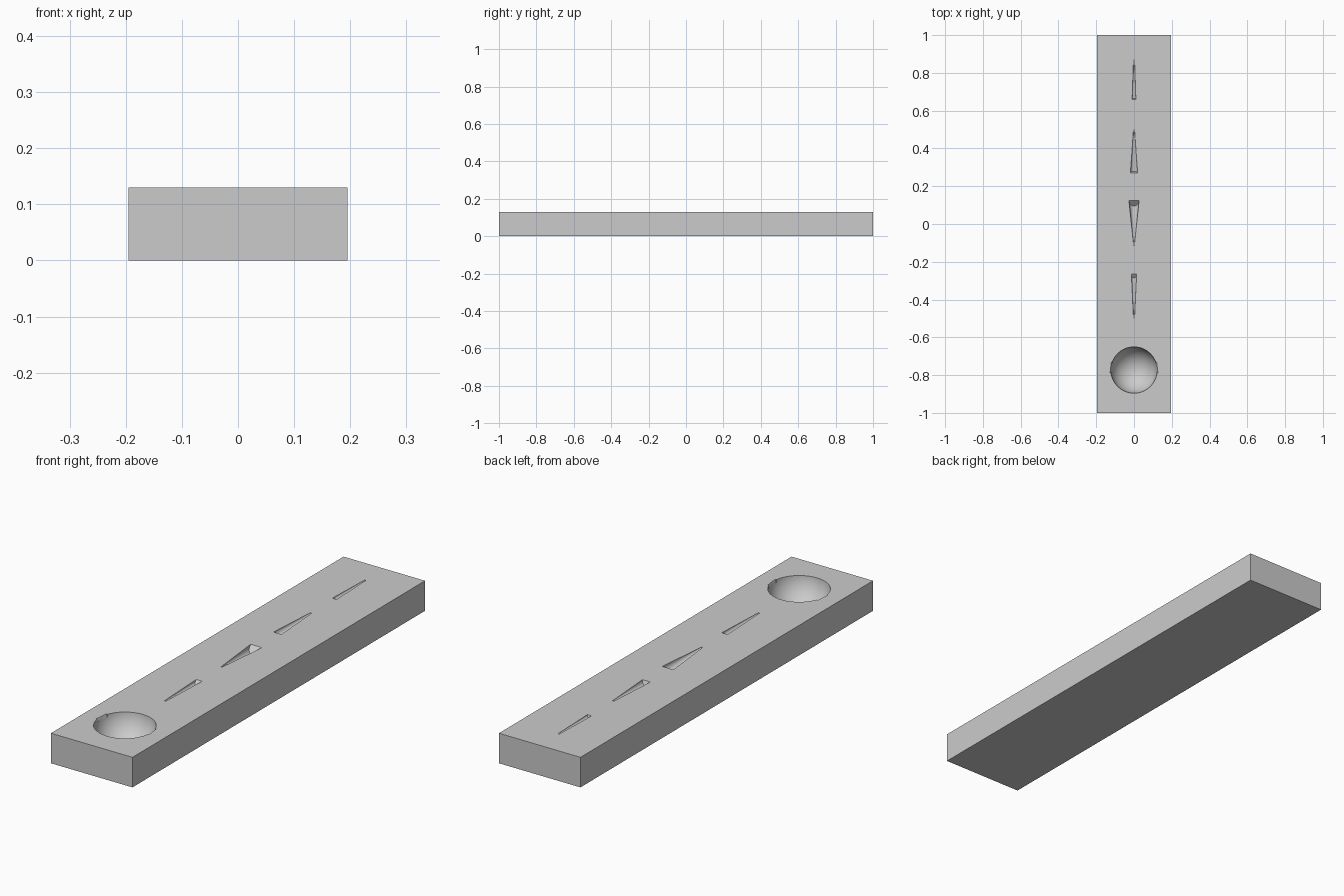
import bpy, bmesh, math

if "Cube" in bpy.data.objects:
    bpy.data.objects.remove(bpy.data.objects["Cube"])

TOP = 0.13


def new_object(name, bm):
    bmesh.ops.recalc_face_normals(bm, faces=bm.faces)
    mesh = bpy.data.meshes.new(name)
    bm.to_mesh(mesh)
    bm.free()
    obj = bpy.data.objects.new(name, mesh)
    bpy.context.collection.objects.link(obj)
    return obj


def groove_cutter(name, y_tip, y_wide, r_tip, r_wide, slope, sides=24):
    """Tapered round groove with a sloping wall at its wide end."""
    bm = bmesh.new()
    rings = []
    for y, r, lean in ((y_tip, r_tip, 0), (y_wide, r_wide, slope)):
        ring = []
        for i in range(sides):
            a = 2 * math.pi * i / sides
            z = r * math.sin(a)
            ring.append(bm.verts.new((r * math.cos(a), y + lean * z / r, TOP + z)))
        rings.append(ring)
        bm.faces.new(ring)
    for i in range(sides):
        j = (i + 1) % sides
        bm.faces.new((rings[0][i], rings[0][j], rings[1][j], rings[1][i]))
    return new_object(name, bm)


# Main bar
bm = bmesh.new()
bmesh.ops.create_cube(bm, size=1)
for v in bm.verts:
    v.co = (v.co.x * 0.39, v.co.y * 2, (v.co.z + 0.5) * TOP)
bar = new_object("bar", bm)

# Round bowl
bm = bmesh.new()
bmesh.ops.create_uvsphere(bm, u_segments=64, v_segments=32, radius=0.123)
bmesh.ops.translate(bm, verts=bm.verts, vec=(0, -0.773, TOP + 0.008))
cutters = [new_object("bowl_cutter", bm)]

# Tapered grooves: narrow end, wide end, end radii, wall slope
for i, spec in enumerate((
        (0.87, 0.66, 0.003, 0.010, -0.004),
        (0.50, 0.27, 0.003, 0.019, -0.008),
        (-0.115, 0.125, 0.002, 0.027, 0.03),
        (-0.50, -0.265, 0.003, 0.014, 0.02))):
    cutters.append(groove_cutter(f"groove_cutter_{i + 1}", *spec))

# Shallow notches at the sides of the bowl
cutters.append(groove_cutter("notch_cutter", -0.73, -0.79, 0.12, 0.127, 0))
for v in cutters[-1].data.vertices:
    v.co.z = TOP + (v.co.z - TOP) * 0.3

# Cut the recesses
for c in cutters:
    mod = bar.modifiers.new(c.name, 'BOOLEAN')
    mod.operation = 'DIFFERENCE'
    mod.solver = 'EXACT'
    mod.object = c
bpy.context.view_layer.objects.active = bar
bar.select_set(True)
for mod in list(bar.modifiers):
    bpy.ops.object.modifier_apply(modifier=mod.name)
for c in cutters:
    bpy.data.objects.remove(c)
bpy.ops.object.shade_smooth_by_angle(angle=math.radians(30))
